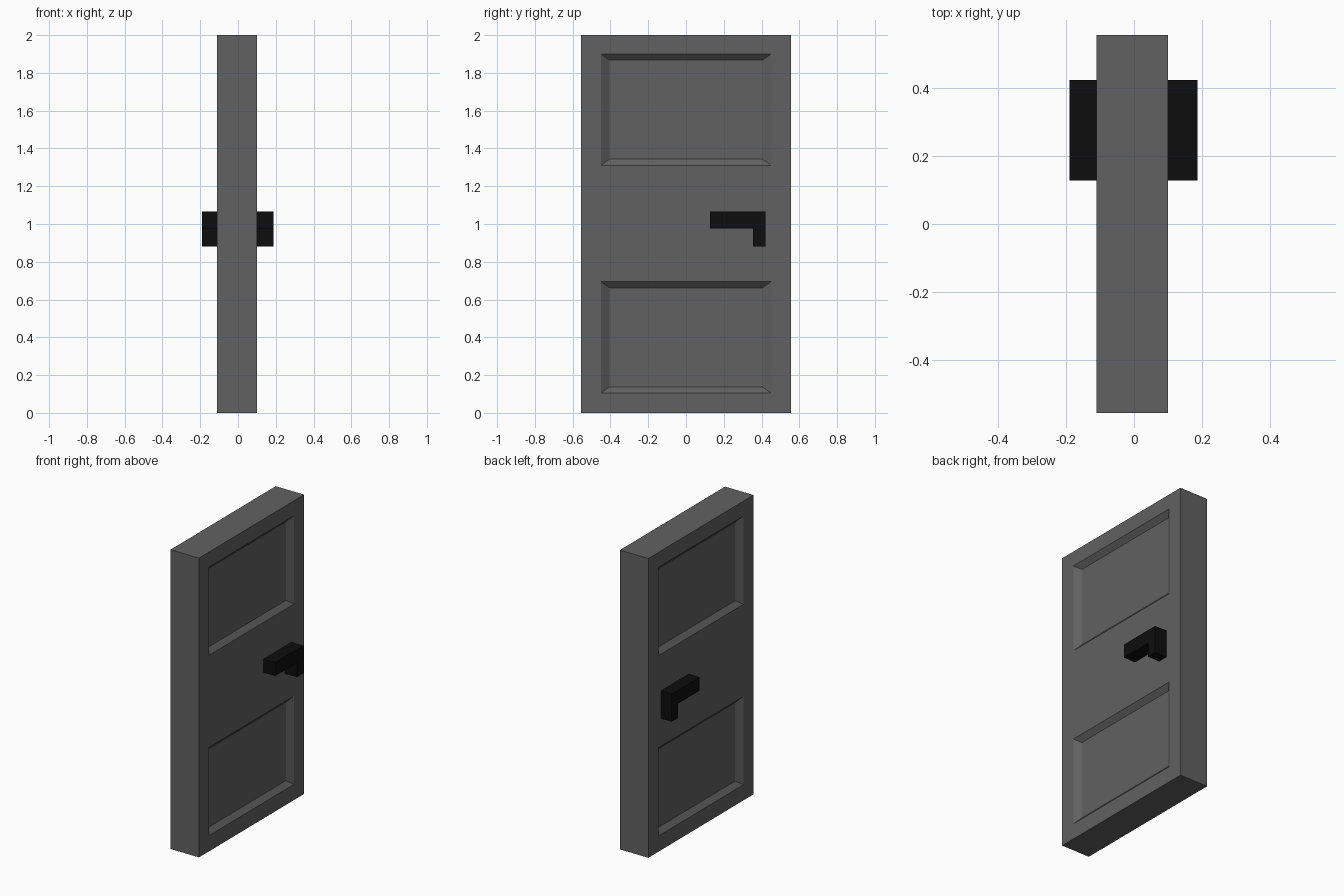
import bpy, bmesh
from mathutils import Vector

if "Cube" in bpy.data.objects:
    bpy.data.objects.remove(bpy.data.objects["Cube"])


def material(name, v):
    m = bpy.data.materials.new(name)
    m.diffuse_color = (v, v, v, 1)
    m.use_nodes = True
    m.node_tree.nodes["Principled BSDF"].inputs["Base Color"].default_value = m.diffuse_color
    return m


def add_object(name, bm, mat):
    bmesh.ops.recalc_face_normals(bm, faces=bm.faces[:])
    me = bpy.data.meshes.new(name)
    bm.to_mesh(me)
    bm.free()
    me.materials.append(mat)
    ob = bpy.data.objects.new(name, me)
    bpy.context.collection.objects.link(ob)
    return ob


DOOR_GREY = material("door_grey", 0.12)
HANDLE_BLACK = material("handle_black", 0.004)
X0, X1, HALF_W, HEIGHT = -0.11, 0.10, 0.555, 2.0
PANEL_Y = 0.45
PANELS = [(0.105, 0.695), (1.31, 1.90)]
DEPTH, SLOPE_Y, SLOPE_Z = 0.03, 0.045, 0.033

# Door slab, cut along the panel borders
bm = bmesh.new()
bmesh.ops.create_cube(bm, size=1)
for v in bm.verts:
    v.co = Vector((X1 if v.co.x > 0 else X0, v.co.y * 2 * HALF_W, (v.co.z + 0.5) * HEIGHT))
cuts = [((0, y, 0), (0, 1, 0)) for y in (-PANEL_Y, PANEL_Y)]
cuts += [((0, 0, z), (0, 0, 1)) for pair in PANELS for z in pair]
for co, no in cuts:
    bmesh.ops.bisect_plane(bm, geom=bm.verts[:] + bm.edges[:] + bm.faces[:],
                           plane_co=co, plane_no=no)

# Recessed panels with sloping borders on both sides
bm.normal_update()
panel_faces = []
for f in bm.faces:
    c = f.calc_center_median()
    if abs(f.normal.x) > 0.9 and abs(c.y) < PANEL_Y and any(a < c.z < b for a, b in PANELS):
        panel_faces.append(f)
for f in panel_faces:
    c, side = f.calc_center_median(), (1 if f.normal.x > 0 else -1)
    inner = bmesh.ops.extrude_face_region(bm, geom=[f])["geom"]
    for v in [g for g in inner if isinstance(g, bmesh.types.BMVert)]:
        v.co.x -= side * DEPTH
        v.co.y -= SLOPE_Y if v.co.y > c.y else -SLOPE_Y
        v.co.z -= SLOPE_Z if v.co.z > c.z else -SLOPE_Z
bmesh.ops.delete(bm, geom=[f for f in panel_faces if f.is_valid], context='FACES_ONLY')
add_object("door", bm, DOOR_GREY)

# L-shaped handle on each side
PROFILE = [(0.127, 1.065), (0.422, 1.065), (0.422, 0.88), (0.355, 0.88),
           (0.355, 0.975), (0.127, 0.975)]
for name, xa, xb in (("handle_right", X1, 0.187), ("handle_left", X0, -0.19)):
    bm = bmesh.new()
    face = bm.faces.new([bm.verts.new((xa, y, z)) for y, z in PROFILE])
    ext = bmesh.ops.extrude_face_region(bm, geom=[face])["geom"]
    for g in ext:
        if isinstance(g, bmesh.types.BMVert):
            g.co.x = xb
    add_object(name, bm, HANDLE_BLACK)
